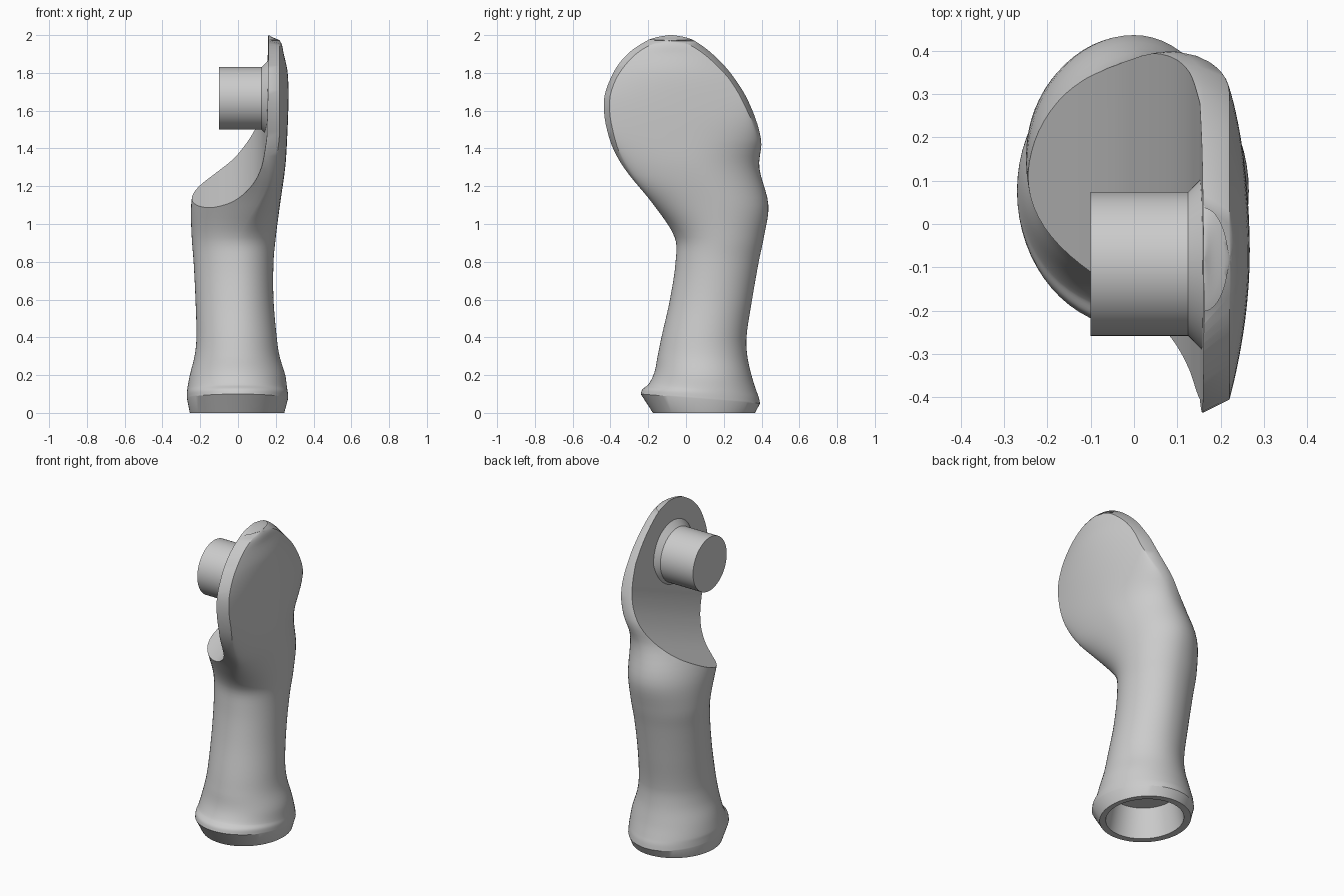
import bpy, bmesh, math

cube = bpy.data.objects.get("Cube")
if cube:
    bpy.data.objects.remove(cube, do_unlink=True)

grey = bpy.data.materials.new("plain_grey")
grey.use_nodes = True
grey.diffuse_color = (0.6, 0.6, 0.6, 1)
for node in grey.node_tree.nodes:
    if node.type == 'BSDF_PRINCIPLED':
        node.inputs["Base Color"].default_value = (0.6, 0.6, 0.6, 1)


def ramp(v, low, high):
    t = min(1, max(0, (v - low) / (high - low)))
    return t * t * (3 - 2 * t)


def spline(rows, steps):
    """Smooth curve through rows; the first column is the parameter."""
    def slope(i, c):
        a, b = rows[max(i - 1, 0)], rows[min(i + 1, len(rows) - 1)]
        return (b[c] - a[c]) / (b[0] - a[0])
    out = []
    for i in range(len(rows) - 1):
        p, q = rows[i], rows[i + 1]
        h = q[0] - p[0]
        for k in range(steps):
            t = k / steps
            s = t * t * (3 - 2 * t)
            out.append([p[0] + h * t] + [
                p[c] + (q[c] - p[c]) * s
                + h * t * (1 - t) * (slope(i, c) * (1 - t) - slope(i + 1, c) * t)
                for c in range(1, len(p))])
    return out + [list(rows[-1])]


def loft(name, rings):
    """Skin closed rings of equal length and cap both ends."""
    bm = bmesh.new()
    loops = [[bm.verts.new(p) for p in ring] for ring in rings]
    for a, b in zip(loops, loops[1:]):
        for i in range(len(a)):
            j = (i + 1) % len(a)
            bm.faces.new((a[i], a[j], b[j], b[i]))
    bm.faces.new(loops[0][::-1])
    bm.faces.new(loops[-1])
    bmesh.ops.recalc_face_normals(bm, faces=bm.faces)
    mesh = bpy.data.meshes.new(name)
    bm.to_mesh(mesh)
    bm.free()
    mesh.materials.append(grey)
    obj = bpy.data.objects.new(name, mesh)
    bpy.context.collection.objects.link(obj)
    return obj


def activate(obj):
    bpy.ops.object.select_all(action='DESELECT')
    obj.select_set(True)
    bpy.context.view_layer.objects.active = obj


def cut(obj, cutter):
    cutter.hide_render = True
    mod = obj.modifiers.new("cut", 'BOOLEAN')
    mod.operation = 'DIFFERENCE'
    mod.solver = 'EXACT'
    mod.object = cutter
    activate(obj)
    bpy.ops.object.modifier_apply(modifier=mod.name)
    bpy.data.objects.remove(cutter, do_unlink=True)


QUARTER = 16
RIM = 0.16       # inner edge of the plate
BEVEL = 0.22     # outer edge of the plate's bevel
FACE_TOP = 1.97  # top of the plate's domed outer face


def section(z, x0, x1, y0, y1):
    """Round handle section that turns into a bevelled slab higher up."""
    mid = (y0 + y1) / 2
    half = (y1 - y0) / 2
    face = min(half - 0.03, 0.66 * math.sqrt(max(0, FACE_TOP - z)) + 0.005)
    tilt = 0.025 * max(0, 1 - abs(z - 0.075) / 0.25) if z > 0 else 0
    last = math.cos(math.pi / 2 / QUARTER)
    ring = []
    for i in range(4 * QUARTER):
        a = math.tau * i / (4 * QUARTER)
        c, s = math.cos(a), math.sin(a)
        # the back turns into the slab later than the front
        wide = RIM * (ramp(z, 1.15, 1.65) if s > 0 else ramp(z, 0.88, 1.25))
        slab = ramp(z, 1.35, 1.65) if s > 0 else ramp(z, 1.12, 1.5)
        x = wide + (x1 - wide if c > 0 else wide - x0) * c
        y = half * s
        if c > 1e-4 and z <= FACE_TOP:
            edge = min(BEVEL, x1)
            x += slab * (edge + (x1 - edge) * c * c - x)
            y += slab * (face * s / last - y)
        ring.append((x, mid + y, z - tilt * s))
    return ring


# Body: height, then extents in x and y
body_rows = [
    (0.075, -0.27, 0.265, -0.24, 0.392),
    (0.105, -0.27, 0.264, -0.229, 0.385),
    (0.13, -0.268, 0.26, -0.2, 0.375),
    (0.2, -0.255, 0.25, -0.168, 0.35),
    (0.3, -0.23, 0.22, -0.15, 0.325),
    (0.4, -0.22, 0.205, -0.13, 0.32),
    (0.6, -0.225, 0.188, -0.085, 0.35),
    (0.8, -0.235, 0.188, -0.055, 0.385),
    (0.93, -0.245, 0.2, -0.06, 0.412),
    (1.1, -0.248, 0.222, -0.17, 0.436),
    (1.3, -0.222, 0.25, -0.33, 0.388),
    (1.45, -0.22, 0.26, -0.405, 0.397),
    (1.65, -0.22, 0.267, -0.435, 0.33),
    (1.8, -0.22, 0.263, -0.385, 0.235),
    (1.9, -0.22, 0.242, -0.31, 0.14),
    (1.97, -0.22, 0.222, -0.21, 0.045),
    (1.99, -0.22, 0.18, -0.15, -0.01),
    (2.0, -0.22, 0.163, -0.09, -0.07),
]
base = (0, -0.255, 0.245, -0.175, 0.365)
body = loft("handle_and_plate", [section(*r) for r in [base] + spline(body_rows, 5)])

# Scoop that opens the top of the handle and leaves the plate standing
scoop_profile = [(-0.5, 1.03), (-0.2, 1.1), (-0.1, 1.14), (0, 1.21), (0.08, 1.32),
                 (0.127, 1.45), (0.152, 1.62)]
outline = spline(scoop_profile, 6) + [[0.157, 1.8], [0.16, 2.0], [0.17, 2.5], [-0.5, 2.5]]
scoop = loft("scoop_cutter", [[(x, y, z + 0.42 * y) for x, z in outline] for y in (-0.8, 0.8)])
cut(body, scoop)


def oval(rx, ry, z):
    return [(rx * math.cos(math.tau * i / 64), 0.095 + ry * math.sin(math.tau * i / 64), z)
            for i in range(64)]


# Tapered socket in the underside
socket = loft("socket_cutter", [oval(0.217, 0.235, -0.02), oval(0.185, 0.195, 0.18)])
cut(body, socket)

# Round peg with a flared foot, pointing sideways from the plate
peg_profile = [(-0.1, 0.166), (0.125, 0.166), (0.163, 0.205), (0.2, 0.205)]
peg = loft("peg", [[(x, -0.092 + r * math.cos(math.tau * i / 64),
                     1.665 + r * math.sin(math.tau * i / 64)) for i in range(64)]
                   for x, r in peg_profile])

for part in (body, peg):
    activate(part)
    bpy.ops.object.shade_smooth_by_angle(angle=math.radians(28))
